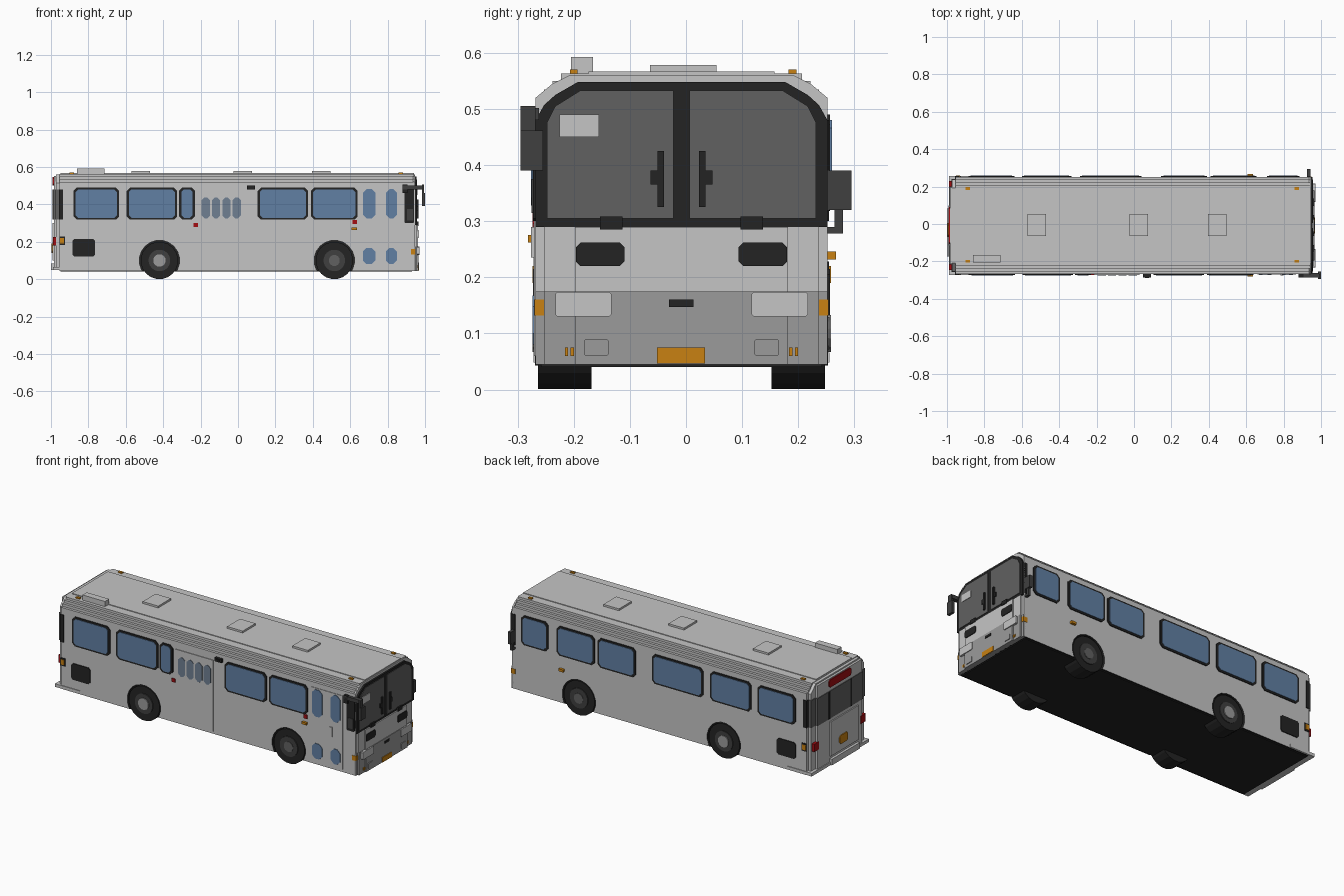
import bpy, bmesh, math

if "Cube" in bpy.data.objects:
    bpy.data.objects.remove(bpy.data.objects["Cube"], do_unlink=True)


def material(name, r, g, b):
    m = bpy.data.materials.new(name)
    m.use_nodes = True
    m.diffuse_color = (r, g, b, 1)
    for n in m.node_tree.nodes:
        if n.type == 'BSDF_PRINCIPLED':
            n.inputs["Base Color"].default_value = (r, g, b, 1)
    return m


LIGHT = material("light grey paint", .56, .56, .56)
MID = material("mid grey bumper", .33, .33, .33)
BLACK = material("black rubber", .017, .017, .017)
SMOKE = material("smoked glass", .12, .12, .12)
BLUE = material("blue glass", .12, .215, .37)
DULL = material("dull door glass", .16, .215, .29)
AMBER = material("amber lamp", .58, .22, .006)
RED = material("red lamp", .36, .004, .006)
DARK = material("dark grey metal", .05, .05, .05)

C = -.008            # centre line of the body in y
SIDE = .26           # half width of the body


def prism(name, pts, axis, a, b, mat):
    """Extrude a 2D outline along an axis between a and b."""
    place = {'x': lambda u, v, w: (w, u, v),
             'y': lambda u, v, w: (u, w, v),
             'z': lambda u, v, w: (u, v, w)}[axis]
    bm = bmesh.new()
    lo = [bm.verts.new(place(u, v, a)) for u, v in pts]
    hi = [bm.verts.new(place(u, v, b)) for u, v in pts]
    bm.faces.new(lo)
    bm.faces.new(hi)
    n = len(pts)
    for i in range(n):
        j = (i + 1) % n
        bm.faces.new((lo[i], lo[j], hi[j], hi[i]))
    bmesh.ops.recalc_face_normals(bm, faces=bm.faces)
    me = bpy.data.meshes.new(name)
    bm.to_mesh(me)
    bm.free()
    me.materials.append(mat)
    ob = bpy.data.objects.new(name, me)
    bpy.context.scene.collection.objects.link(ob)
    return ob


def rect(u0, u1, v0, v1, c=0.0):
    """Rectangle, with chamfered corners when c > 0."""
    if c == 0:
        return [(u0, v0), (u1, v0), (u1, v1), (u0, v1)]
    return [(u0 + c, v0), (u1 - c, v0), (u1, v0 + c), (u1, v1 - c),
            (u1 - c, v1), (u0 + c, v1), (u0, v1 - c), (u0, v0 + c)]


def box(name, x0, x1, y0, y1, z0, z1, mat):
    return prism(name, rect(x0, x1, y0, y1), 'z', z0, z1, mat)


def circle(u, v, r, n=20):
    return [(u + r * math.cos(2 * math.pi * (i + .5) / n),
             v + r * math.sin(2 * math.pi * (i + .5) / n)) for i in range(n)]


def mirrored(half):
    """Close a half outline (offset, z) around the centre line."""
    return [(C + u, z) for u, z in half] + [(C - u, z) for u, z in reversed(half)]


def side_plate(name, s, x0, x1, z0, z1, mat, c=0.0, t=.004):
    y = C + s * SIDE
    return prism(name, rect(x0, x1, z0, z1, c), 'y', y - s * .004, y + s * t, mat)


# Body shell with a stepped roof edge
steps = [(SIDE, .045), (SIDE, .52), (.245, .52), (.245, .535), (.23, .535),
         (.23, .55), (.215, .55), (.215, .563)]
body = prism("body", mirrored(steps), 'x', -.955, .94, LIGHT)
body.data.materials.append(BLACK)
for f in body.data.polygons:
    if f.normal.z < -.9:
        f.material_index = 1

# Wheel wells, cut from the body with black inner faces
WHEELS = {"rear": -.42, "front": .515}
for end, x in WHEELS.items():
    for s, side in ((1, "left"), (-1, "right")):
        y = C + s * SIDE
        cut = prism("well_cutter", circle(x, .1, .108), 'y', y - s * .12, y + s * .05, LIGHT)
        cut.data.materials.append(BLACK)
        for f in cut.data.polygons:
            f.material_index = 1
        cut.hide_render = True
        cut.hide_set(True)
        cut.display_type = 'WIRE'
        mod = body.modifiers.new("well", 'BOOLEAN')
        mod.operation, mod.solver, mod.object = 'DIFFERENCE', 'EXACT', cut
        # Tyre and hub
        n = f"{end}_{side}"
        prism(n + "_tyre", circle(x, .1, .1), 'y', y - s * .1, y - s * .004, BLACK)
        prism(n + "_rim", circle(x, .1, .058), 'y', y - s * .05, y + s * .001, DARK)
        if end == "rear":
            prism(n + "_hub", circle(x, .1, .034, 12), 'y', y - s * .03, y + s * .006, MID)
        else:
            prism(n + "_hub", circle(x, .1, .03, 12), 'y', y - s * .03, y + s * .004, SMOKE)

# Roof: raised centre, hatches, vent box and marker lamps
box("roof_centre", -.95, .94, C - .166, C + .166, .56, .567, LIGHT)
for x in (-.52, .025, .445):
    box("roof_hatch", x - .05, x + .05, -.064, .054, .56, .578, LIGHT)
box("roof_vent_box", -.86, -.715, -.205, -.166, .555, .593, LIGHT)
for x in (-.89, .87):
    for y in (-.2, .19):
        box("roof_marker", x - .012, x + .012, y - .007, y + .007, .55, .57, AMBER)

# Front cap in stepped layers: bumper, belt and header
for half, x1 in ((SIDE, .945), (.245, .955), (.19, .962)):
    y0, y1 = C - half, C + half
    box("front_bumper", .935, x1 + .003, y0, y1, .045, .175, MID)
    box("front_belt", .935, x1, y0, y1, .175, .29, LIGHT)
header = [(SIDE, .29), (SIDE, .52), (.23, .545), (.2, .56)]
prism("front_header", mirrored(header), 'x', .935, .945, LIGHT)

# Windshield: black surround, two panes, wipers
surround = [(SIDE, .29), (SIDE, .48), (.245, .507), (.225, .525), (.185, .548)]
prism("windshield_surround", mirrored(surround), 'x', .938, .955, BLACK)
for s in (1, -1):
    pane = [(.014, .305), (.24, .305), (.24, .475), (.225, .505), (.18, .533), (.014, .533)]
    prism("windshield_pane", [(C + s * u, z) for u, z in pane], 'x', .95, .958, SMOKE)
    y = C + s * .037
    box("wiper_blade", .955, .966, y - .006, y + .006, .325, .425, BLACK)
    box("wiper_motor", .955, .964, C + s * .045 - .01, C + s * .045 + .01, .365, .39, BLACK)
    y = C + s * .125
    box("wiper_base", .955, .966, y - .02, y + .02, .285, .308, BLACK)
    # Lamps on the nose
    y = C + s * .145
    prism("nose_grille", rect(y - .043, y + .043, .22, .262, .008), 'x', .95, .966, BLACK)
    y = C + s * .175
    prism("headlamp", rect(y - .05, y + .05, .13, .174, .004), 'x', .945, .97, LIGHT)
    y = C + s * .152
    prism("bumper_pad", rect(y - .022, y + .022, .06, .09, .003), 'x', .95, .969, MID)
    box("corner_lamp", .925, .95, C + s * .25 - .012, C + s * .25 + .012, .132, .16, AMBER)
    y = C + s * .2
    for d in (-.005, .005):
        box("bumper_lamp", .95, .961, y + d - .003, y + d + .003, .06, .075, AMBER)
box("destination_card", .95, .961, -.225, -.155, .45, .49, LIGHT)
box("nose_handle", .95, .969, -.03, .013, .147, .16, BLACK)
box("front_plate", .95, .969, -.052, .034, .046, .075, AMBER)

# Windows on both sides
WINDOWS = {1: ((.71, .885), (.41, .655), (.145, .39), (-.29, .04), (-.6, -.335), (-.885, -.64)),
           -1: ((-.88, -.635), (-.595, -.325), (-.315, -.23), (.105, .375), (.39, .64))}
for s, spans in WINDOWS.items():
    for x0, x1 in spans:
        side_plate("window_frame", s, x0, x1, .318, .49, BLACK, .018, .005)
        side_plate("window_glass", s, x0 + .012, x1 - .012, .328, .48, BLUE, .014, .008)
    side_plate("engine_vent", s, -.885, -.765, .12, .215, BLACK, .01, .005)
    side_plate("tail_marker", s, -.955, -.925, .182, .228, BLACK, 0, .003)
    side_plate("tail_marker_lamp", s, -.953, -.93, .19, .22, AMBER, 0, .006)

# Front door on the right side, with four panes and a handle
side_plate("front_door", -1, .66, .865, .06, .49, LIGHT, 0, .003)
for x0, x1 in ((.668, .735), (.79, .85)):
    side_plate("door_pane_upper", -1, x0, x1, .325, .482, BLUE, .02, .006)
    side_plate("door_pane_lower", -1, x0, x1, .08, .168, BLUE, .02, .006)
side_plate("door_handle", -1, .782, .8, .235, .29, LIGHT, 0, .008)
side_plate("corner_window_frame", -1, .89, .942, .3, .5, BLACK, .005, .005)
side_plate("corner_window_glass", -1, .903, .935, .315, .375, DARK, 0, .007)
side_plate("corner_window", 1, .925, .942, .3, .48, BLACK, 0, .003)

# Middle door with four narrow panes
side_plate("middle_door", -1, -.215, .03, .06, .475, LIGHT, 0, .004)
for i in range(4):
    x = -.172 + i * .055
    side_plate("middle_door_pane", -1, x - .022, x + .022, .325, .437, DULL, .015, .007)

# Small side fittings
box("door_lamp_arm", .06, .08, -.29, -.26, .483, .495, BLACK)
box("door_lamp", .047, .092, -.285, -.268, .48, .5, BLACK)
side_plate("red_marker_rear", -1, -.237, -.213, .28, .3, RED, 0, .006)
side_plate("red_marker_front", -1, .613, .637, .295, .317, RED, 0, .006)
box("right_turn_lamp", .607, .637, -.282, -.262, .262, .275, AMBER)
box("left_turn_lamp", .607, .637, .248, .267, .232, .246, AMBER)

# Mirrors
box("right_mirror_arm", .88, .99, -.285, -.262, .48, .502, DARK)
box("right_mirror_bracket", .88, .905, -.285, -.255, .46, .505, BLACK)
box("right_mirror_post", .984, .994, -.295, -.268, .45, .505, DARK)
box("right_mirror", .984, 1.0, -.295, -.255, .39, .462, DARK)
box("left_mirror_arm", .925, .94, .24, .268, .278, .29, DARK)
box("left_mirror_post", .925, .94, .265, .28, .278, .325, DARK)
box("left_mirror", .925, .943, .252, .295, .32, .39, DARK)

# Rear cap in stepped layers with a dark window band
rear = [(.245, .05), (.245, .515), (.225, .535), (.2, .56)]
prism("rear_cap_outer", mirrored(rear), 'x', -.972, -.95, LIGHT)
box("rear_cap_inner", -.985, -.965, C - .205, C + .205, .05, .552, LIGHT)
box("rear_window_corner", -.957, -.935, C - .264, C + .264, .32, .48, BLACK)
box("rear_window_outer", -.976, -.945, C - .248, C + .248, .32, .48, SMOKE)
box("rear_window_inner", -.989, -.96, C - .208, C + .208, .32, .48, SMOKE)
for s in (1, -1):
    y = C + s * .1
    box("rear_window_post", -.991, -.98, y - .006, y + .006, .32, .48, BLACK)
    y = C + s * .215
    box("tail_lamp", -.988, -.95, y - .022, y + .022, .18, .225, RED)
prism("rear_sign", rect(C - .1, C + .1, .502, .546, .008), 'x', -.991, -.97, RED)
box("engine_cover", -.992, -.97, -.174, .083, .1, .3, LIGHT)
prism("rear_plate", rect(-.07, .005, .14, .19, .01), 'x', -.997, -.98, AMBER)
box("rear_bumper", -1.0, -.96, -.174, .083, .05, .085, LIGHT)
box("rear_bumper_wrap", -.99, -.83, C - .264, C + .264, .048, .066, LIGHT)
box("underfloor", -.95, .93, C - .25, C + .25, .04, .047, BLACK)
